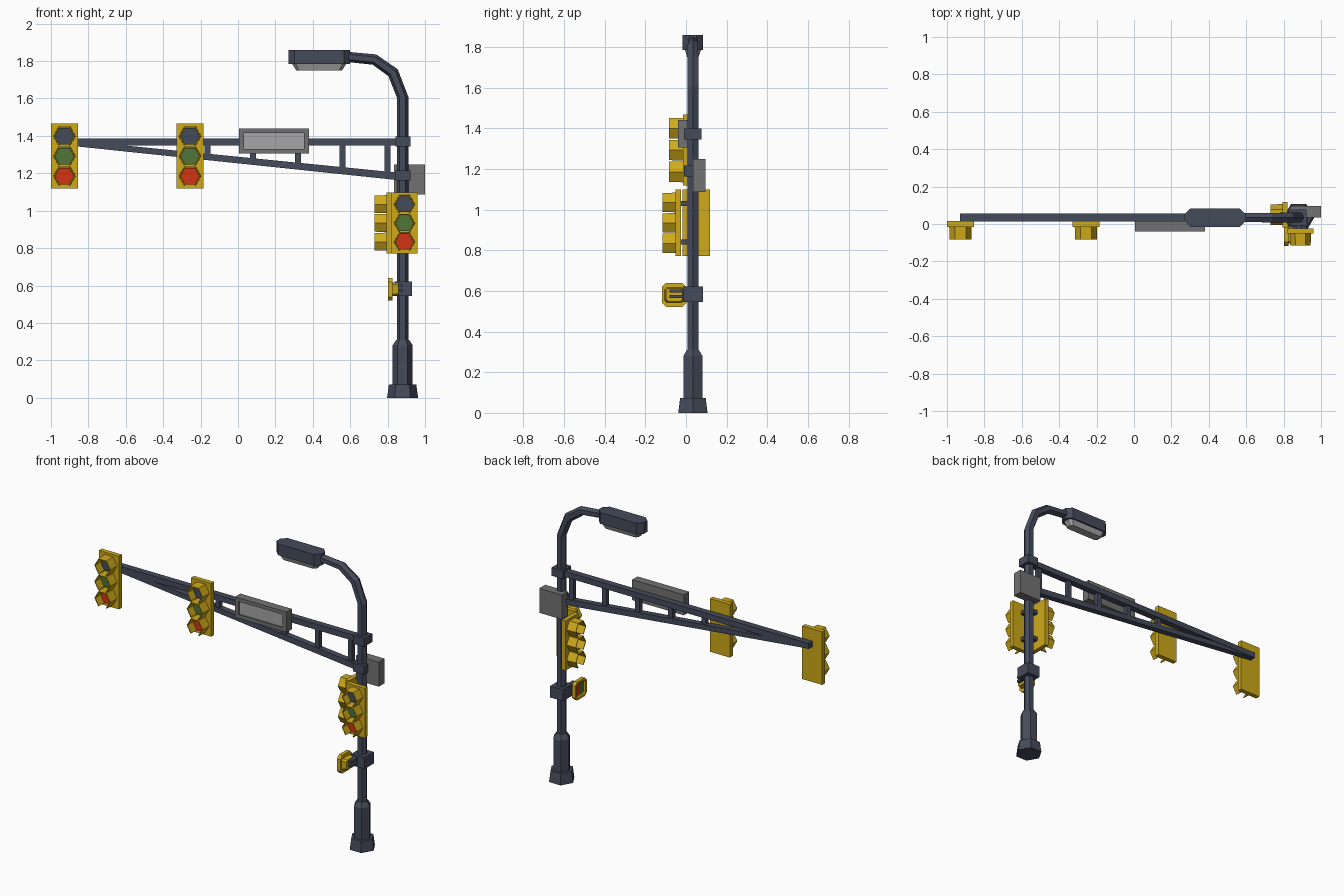
import bpy, bmesh
from math import sin, cos, radians
from mathutils import Matrix, Vector

if "Cube" in bpy.data.objects:
    bpy.data.objects.remove(bpy.data.objects["Cube"])

def material(name, rgb):
    m = bpy.data.materials.new(name)
    m.diffuse_color = (*rgb, 1)
    m.use_nodes = True
    m.node_tree.nodes["Principled BSDF"].inputs["Base Color"].default_value = m.diffuse_color
    return m

DARK = material("dark_steel", (0.06, 0.07, 0.105))
YELLOW = material("yellow_paint", (0.62, 0.40, 0.01))
RED = material("red_lens", (0.65, 0.035, 0.008))
GREEN = material("green_lens", (0.08, 0.18, 0.04))
GREY = material("grey_case", (0.17, 0.17, 0.17))
LIGHT = material("pale_panel", (0.38, 0.38, 0.38))

def loft(name, rings, mat, M=Matrix(), caps=True, closed=True):
    """Skin a list of equal-length 3D rings."""
    bm = bmesh.new()
    vs = [[bm.verts.new(M @ Vector(p)) for p in r] for r in rings]
    n = len(rings[0])
    for a, b in zip(vs, vs[1:]):
        for i in range(n if closed else n - 1):
            j = (i + 1) % n
            bm.faces.new((a[i], a[j], b[j], b[i]))
    if caps:
        bm.faces.new(vs[0])
        bm.faces.new(vs[-1])
    bmesh.ops.recalc_face_normals(bm, faces=bm.faces)
    me = bpy.data.meshes.new(name)
    bm.to_mesh(me)
    bm.free()
    me.materials.append(mat)
    ob = bpy.data.objects.new(name, me)
    bpy.context.collection.objects.link(ob)
    return ob

def rect(w, h, c=0.0):
    """Rectangle outline, with chamfered corners if c > 0."""
    w, h = w / 2, h / 2
    if not c:
        return [(w, h), (-w, h), (-w, -h), (w, -h)]
    return [(w, h - c), (w - c, h), (c - w, h), (-w, h - c),
            (-w, c - h), (c - w, -h), (w - c, -h), (w, c - h)]

def hexagon(r, start=0):
    return [(r * cos(radians(start + 60 * i)), r * sin(radians(start + 60 * i))) for i in range(6)]

def facing(pts, d, u=0, v=0):
    """Lay an outline in a plane that faces -y, at depth d."""
    return [(x + u, d, z + v) for x, z in pts]

def box(name, x, y, z, mat, M=Matrix()):
    return loft(name, [[(a, b, c) for a, b in ((x[0], y[0]), (x[1], y[0]), (x[1], y[1]), (x[0], y[1]))]
                       for c in z], mat, M)

def place(x, y, z, turn=0, s=1):
    return Matrix.Translation((x, y, z)) @ Matrix.Rotation(radians(turn), 4, 'Z') @ Matrix.Scale(s, 4)

PX, PY = 0.88, 0.034

def tube(name, path, mat):
    """Hexagonal tube along (x, z, radius) points."""
    rings = []
    for i, (x, z, r) in enumerate(path):
        a, b = path[max(i - 1, 0)], path[min(i + 1, len(path) - 1)]
        t = Vector((b[0] - a[0], 0, b[1] - a[1])).normalized()
        n = Vector((t.z, 0, -t.x))
        rings.append([Vector((x, PY, z)) + n * u + Vector((0, v, 0)) for u, v in hexagon(r)])
    return loft(name, rings, mat)

# Pole: foot, sleeve and curved shaft
tube("pole_foot", [(PX, 0, 0.083), (PX, 0.072, 0.073)], DARK)
tube("pole_sleeve", [(PX, 0.07, 0.054), (PX, 0.28, 0.054), (PX, 0.31, 0.034)], DARK)
tube("pole_shaft", [(PX, 0.3, 0.031), (PX, 1.607, 0.031), (0.829, 1.738, 0.031),
                    (0.73, 1.808, 0.029), (0.58, 1.823, 0.027)], DARK)

# Street lamp head and its tapered lens
def flat(pts, z):
    return [(x + 0.434, y + PY, z) for x, y in pts]
loft("lamp_head", [flat(rect(0.327, 0.1, 0.032), z) for z in (1.784, 1.858)], DARK)
loft("lamp_lens", [flat(rect(0.29, 0.08, 0.02), 1.786), flat(rect(0.245, 0.055, 0.015), 1.75)], LIGHT)

# Mast arm: top beam, sloping brace and posts
box("arm_beam", (-0.93, PX), (PY - 0.02, PY + 0.023), (1.35, 1.387), DARK)
loft("arm_brace", [[(x, PY + a, z + b) for a, b in rect(0.04, h)]
                   for x, z, h in ((-0.93, 1.366, 0.03), (PX, 1.181, 0.04))], DARK)
for x in (-0.163, 0.08, 0.32, 0.56, 0.80):
    zb = 1.366 - 0.185 * (x + 0.93) / 1.81
    box("arm_post", (x - 0.016, x + 0.016), (PY - 0.014, PY + 0.014), (zb, 1.36), DARK)

# Collars around the pole
for z, h, r in ((1.371, 0.027, 0.043), (1.189, 0.027, 0.043), (0.583, 0.038, 0.049)):
    box("pole_collar", (PX + 0.005 - r, PX + r), (PY - r, PY + r), (z - h, z + h), DARK)

# Control box behind the pole
box("control_box", (0.835, 1.0), (PY, 0.095), (1.087, 1.248), GREY)

# Sign on the arm: recessed frame and panel
M = place(0.193, 0, 1.373)
loft("sign_frame", [facing(rect(0.375, 0.134), 0.015), facing(rect(0.375, 0.134), -0.04),
                    facing(rect(0.32, 0.086), -0.04), facing(rect(0.32, 0.086), -0.028)], GREY, M)
loft("sign_panel", [facing(rect(0.32, 0.086), -0.027), facing(rect(0.32, 0.086), -0.031)], LIGHT, M)

# Traffic signals: backplate, three lenses, three hoods open underneath
def signal(M):
    loft("signal_housing", [facing(rect(0.146, 0.349), d) for d in (0.015, -0.015)], YELLOW, M)
    for dz, lens in ((0.107, DARK), (0, GREEN), (-0.107, RED)):
        loft("signal_lens", [facing(hexagon(0.051), -0.012, 0, dz),
                             facing(hexagon(0.051), -0.028, 0, dz)], lens, M)
        hood = loft("signal_hood", [facing(hexagon(0.057, -60), -0.014, 0, dz),
                                    facing(hexagon(0.055, -60), -0.083, 0, dz)],
                    YELLOW, M, caps=False, closed=False)
        mod = hood.modifiers.new("thickness", 'SOLIDIFY')
        mod.thickness = 0.006
        mod.offset = 0

signal(place(-0.928, 0, 1.292))
signal(place(-0.257, 0, 1.292))
signal(place(0.89, -0.038, 0.934, 0, 0.937))
signal(place(0.807, 0.05, 0.934, -90, 0.937))

# Brackets from the pole to its two signals
for z in (0.84, 1.03):
    box("front_bracket", (PX - 0.015, PX + 0.015), (-0.03, PY), (z - 0.012, z + 0.012), DARK)
    box("side_bracket", (0.81, PX), (PY - 0.015, PY + 0.015), (z - 0.012, z + 0.012), DARK)

# Pedestrian signal facing -x: rimmed plate, body, two-colour display and arms
M = place(0.803, -0.058, 0.58, -90)
loft("walk_plate", [facing(rect(0.119, 0.12, 0.02), 0.024), facing(rect(0.119, 0.12, 0.02), 0),
                    facing(rect(0.092, 0.092, 0.012), 0), facing(rect(0.088, 0.088, 0.012), 0.012)],
     YELLOW, M)
loft("walk_body", [facing(rect(0.095, 0.075, 0.01), 0.02), facing(rect(0.08, 0.065, 0.01), 0.055)], YELLOW, M)
for u, mat in ((-0.019, RED), (0.019, GREEN)):
    loft("walk_display", [facing(rect(0.036, 0.07), d, u) for d in (0.014, 0.008)], mat, M)
for z in (0.573, 0.6):
    box("walk_arm", (0.845, 0.88), (-0.08, 0.0), (z - 0.008, z + 0.008), DARK)
